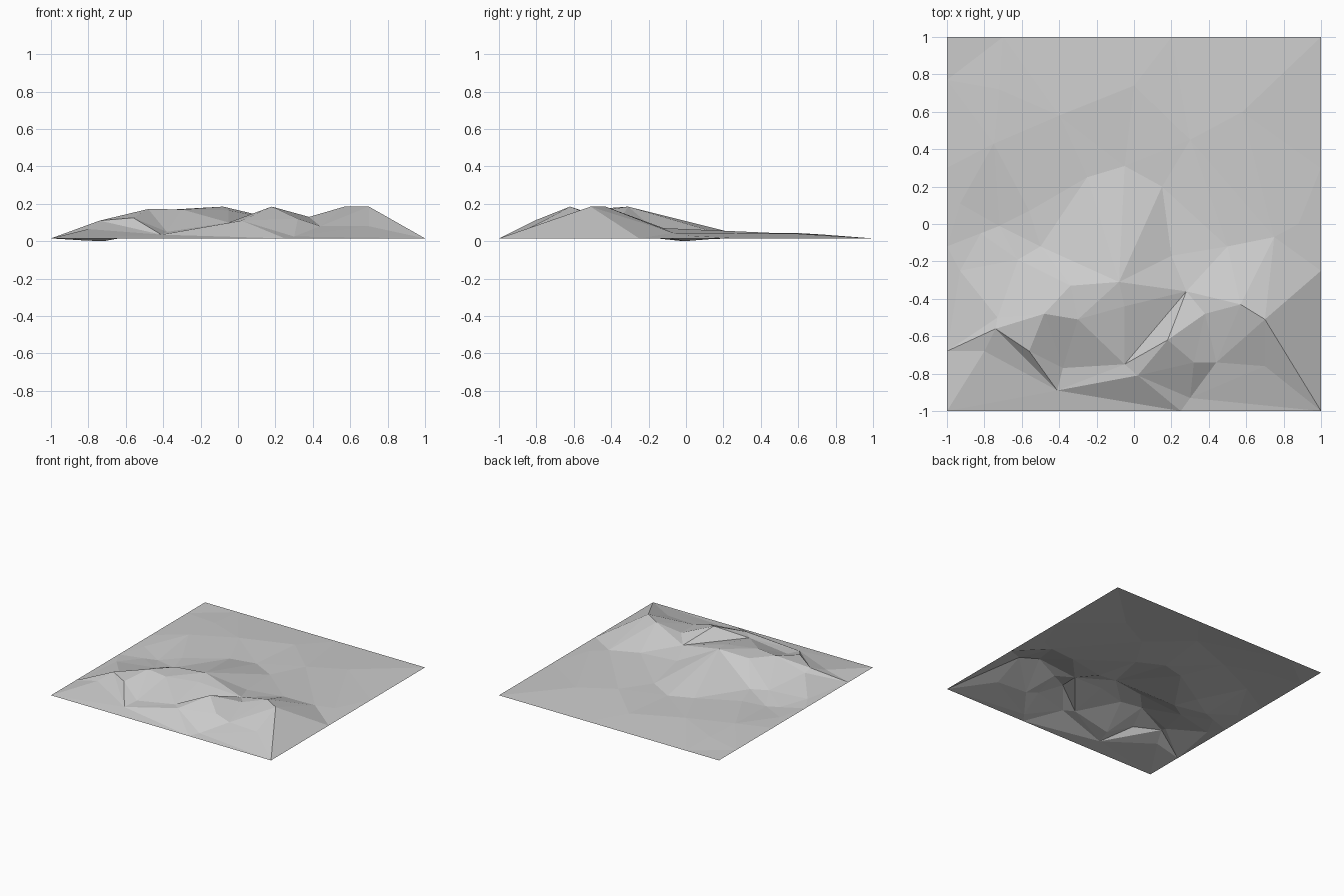
import bpy
import bmesh
from mathutils import Vector
from mathutils.geometry import delaunay_2d_cdt

RIM_HEIGHT = 0.015

# Remove the default object
default_cube = bpy.data.objects.get("Cube")
if default_cube:
    bpy.data.objects.remove(default_cube, do_unlink=True)


def flat_material(name, colour):
    material = bpy.data.materials.new(name)
    material.use_nodes = True
    material.diffuse_color = colour
    for node in material.node_tree.nodes:
        if node.type == "BSDF_PRINCIPLED":
            node.inputs["Base Color"].default_value = colour
    return material


def rim_side(stops, place):
    """Points along one straight side of the square rim."""
    return [(*place(stop), RIM_HEIGHT) for stop in stops]


# Straight outer rim, running counter-clockwise
rim = (
    rim_side((-1, 0.25), lambda x: (x, -1))
    + rim_side((-1, -0.25, 0.3), lambda y: (1, y))
    + rim_side((1, 0.2, -0.7), lambda x: (x, 1))
    + rim_side((1, 0.77, 0.3, -0.12, -0.68), lambda y: (-1, y))
)

# Crease lines of the front hills: consecutive points share a fold
hill_creases = {
    "crest": [(-.74, -.56, .11), (-.48, -.48, .172), (-.3, -.51, .17),
              (-.05, -.44, .165), (.28, -.36, .1)],
    "plateau_back": [(-.48, -.48, .172), (-.34, -.33, .17),
                     (-.08, -.31, .185), (.28, -.36, .1)],
    "scarp": [(-.74, -.56, .11), (-.56, -.68, .125), (-.41, -.89, .035),
              (-.74, -.56, .11)],
    "gully": [(-.41, -.89, .035), (-.05, -.75, .1), (.28, -.36, .1),
              (.18, -.62, .185)],
    "spur": [(-.41, -.89, .035), (.02, -.81, .11), (.18, -.62, .185),
             (.38, -.48, .13), (.57, -.43, .185), (.7, -.51, .185)],
    "spur_foot": [(.18, -.62, .185), (.32, -.74, .12), (.44, -.74, .08),
                  (.3, -.93, .025)],
}

# Crease lines of the slopes that run out behind and beside the hills
slope_creases = {
    "back_rib": [(-.08, -.31, .185), (-.05, .31, .03)],
    "back_foot": [(-.25, .25, .04), (-.05, .31, .03), (.15, .2, .035),
                  (.2, -.17, .065), (.28, -.36, .1)],
    "right_slope": [(.28, -.36, .1), (.5, -.12, .07), (.75, -.07, .045),
                    (.88, 0, .03)],
    "left_notch": [(-.93, .11, .012), (-.72, -.01, 0), (-.5, -.12, .04)],
    "left_basin": [(-.82, -.05, .004), (-.62, -.19, .035)],
    "left_slope": [(-.93, -.25, .025), (-.73, -.5, .09)],
}

# Single low points that break up the plain
plain_points = [
    (-.8, -.68, .065), (-.38, -.77, .05), (.7, -.76, .08),
    (-.56, .07, .03), (-.75, .43, .035), (-.4, .58, .045),
    (0, .74, .035), (.3, .45, .045), (.58, .6, .04), (-.72, .72, .03),
]


def gather(chains):
    """Collect unique points and the folds that join them."""
    points, folds = [], []
    lookup = {}
    for chain in chains:
        ids = []
        for point in chain:
            if point not in lookup:
                lookup[point] = len(points)
                points.append(point)
            ids.append(lookup[point])
        folds += list(zip(ids, ids[1:]))
    return points, folds


def build_terrain(name, material):
    """Triangulate the folds into one faceted sheet."""
    chains = [rim + rim[:1], *hill_creases.values(), *slope_creases.values()]
    chains += [[point] for point in plain_points]
    points, folds = gather(chains)
    flat = [Vector(point[:2]) for point in points]
    verts, _, faces, sources, _, _ = delaunay_2d_cdt(flat, folds, [], 0, 1e-5)

    bm = bmesh.new()
    for vert, source in zip(verts, sources):
        height = points[source[0]][2] if source else RIM_HEIGHT
        bm.verts.new((vert.x, vert.y, height))
    bm.verts.ensure_lookup_table()
    for face in faces:
        bm.faces.new([bm.verts[i] for i in face])

    # Drop slivers on the rim and turn every facet upwards
    bm.normal_update()
    slivers = [f for f in bm.faces if f.calc_area() < 1e-6]
    bmesh.ops.delete(bm, geom=slivers, context="FACES")
    bmesh.ops.reverse_faces(bm, faces=[f for f in bm.faces if f.normal.z < 0])

    mesh = bpy.data.meshes.new(name)
    bm.to_mesh(mesh)
    bm.free()
    mesh.materials.append(material)
    terrain = bpy.data.objects.new(name, mesh)
    bpy.context.scene.collection.objects.link(terrain)
    return terrain


stone = flat_material("stone_grey", (0.6, 0.6, 0.6, 1))
build_terrain("hilly_ground", stone)
